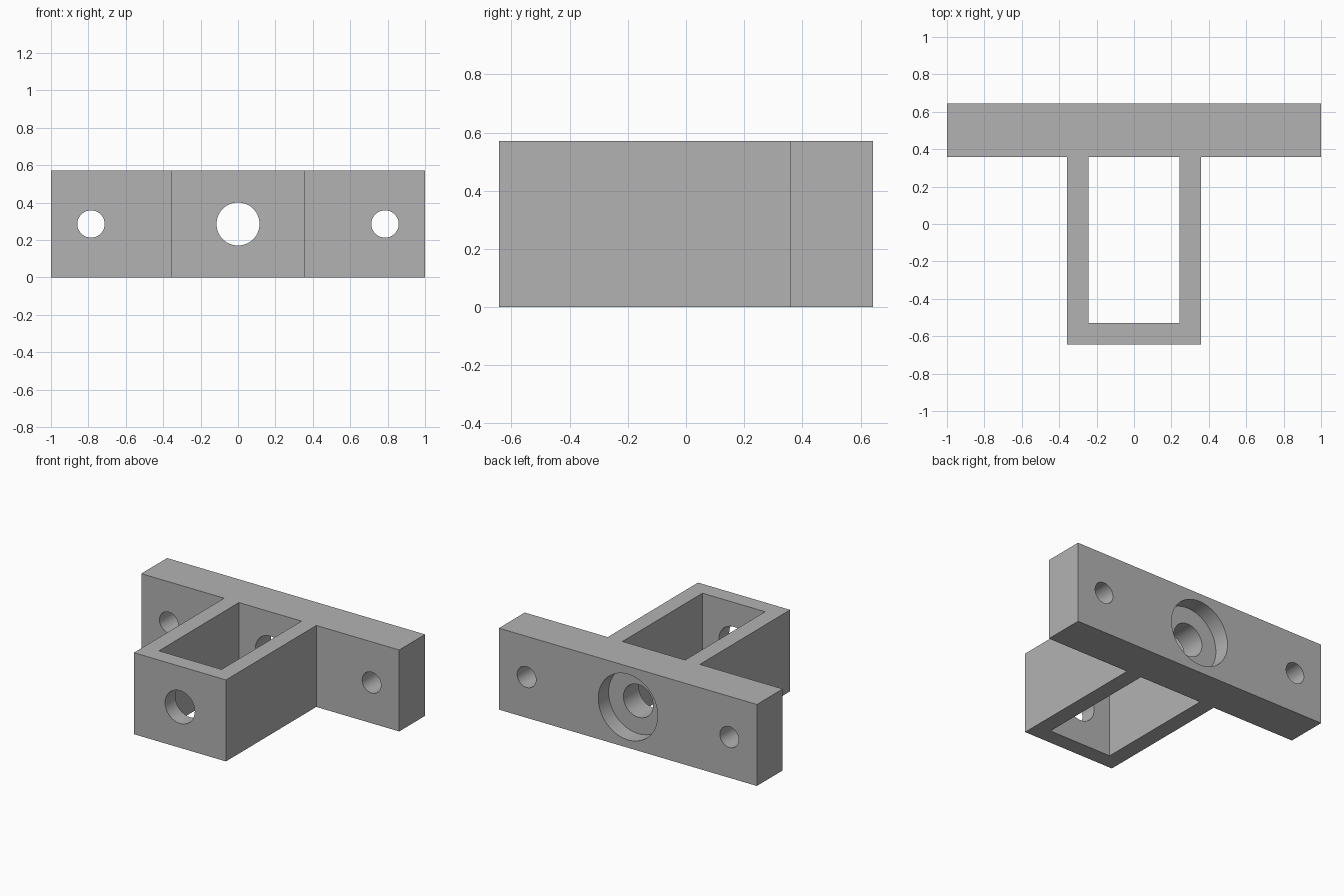
import bpy, bmesh, math

if "Cube" in bpy.data.objects:
    bpy.data.objects.remove(bpy.data.objects["Cube"], do_unlink=True)

HEIGHT = 0.571
FRONT, SHOULDER, BACK = -0.643, 0.357, 0.643
ARM, STEM, WALL = 1.0, 0.357, 0.114
MID = HEIGHT / 2

grey = bpy.data.materials.new("plain grey")
grey.use_nodes = True
grey.diffuse_color = (0.45, 0.45, 0.45, 1)
grey.node_tree.nodes["Principled BSDF"].inputs["Base Color"].default_value = (0.45, 0.45, 0.45, 1)


def prism(name, outline, bottom, top):
    """Extrude a plan outline upwards."""
    bm = bmesh.new()
    face = bm.faces.new([bm.verts.new((x, y, bottom)) for x, y in outline])
    grown = bmesh.ops.extrude_face_region(bm, geom=[face])["geom"]
    for v in grown:
        if isinstance(v, bmesh.types.BMVert):
            v.co.z = top
    bmesh.ops.recalc_face_normals(bm, faces=bm.faces)
    mesh = bpy.data.meshes.new(name)
    bm.to_mesh(mesh)
    bm.free()
    mesh.materials.append(grey)
    obj = bpy.data.objects.new(name, mesh)
    bpy.context.collection.objects.link(obj)
    return obj


def drill(name, x, radius, y_from, y_to):
    """Cylinder cutter lying along y."""
    bpy.ops.mesh.primitive_cylinder_add(
        vertices=64, radius=radius, depth=y_to - y_from,
        location=(x, (y_from + y_to) / 2, MID), rotation=(math.pi / 2, 0, 0))
    obj = bpy.context.object
    obj.name = name
    obj.data.materials.append(grey)
    return obj


# T-shaped bracket body: mounting plate with a stem
half = [(STEM, FRONT), (STEM, SHOULDER), (ARM, SHOULDER), (ARM, BACK)]
outline = half + [(-x, y) for x, y in reversed(half)]
bracket = prism("mounting_bracket", outline, 0, HEIGHT)

# Open pocket in the stem, bores and screw holes
inner = STEM - WALL
pocket = [(-inner, FRONT + WALL), (inner, FRONT + WALL), (inner, SHOULDER), (-inner, SHOULDER)]
cutters = [
    prism("pocket_cutter", pocket, -0.1, HEIGHT + 0.1),
    drill("centre_bore_cutter", 0, 0.115, FRONT - 0.1, BACK + 0.1),
    drill("counterbore_cutter", 0, 0.23, BACK - WALL, BACK + 0.1),
]
for side, sign in (("left", 1), ("right", -1)):
    cutters.append(drill(side + "_screw_hole_cutter", sign * 0.786, 0.073, SHOULDER - 0.1, BACK + 0.1))

bpy.ops.object.select_all(action="DESELECT")
bracket.select_set(True)
bpy.context.view_layer.objects.active = bracket
for cutter in cutters:
    cut = bracket.modifiers.new(cutter.name, "BOOLEAN")
    cut.operation = "DIFFERENCE"
    cut.solver = "EXACT"
    cut.object = cutter
    bpy.ops.object.modifier_apply(modifier=cut.name)
    bpy.data.objects.remove(cutter, do_unlink=True)

bpy.ops.object.shade_smooth_by_angle(angle=math.radians(30))
